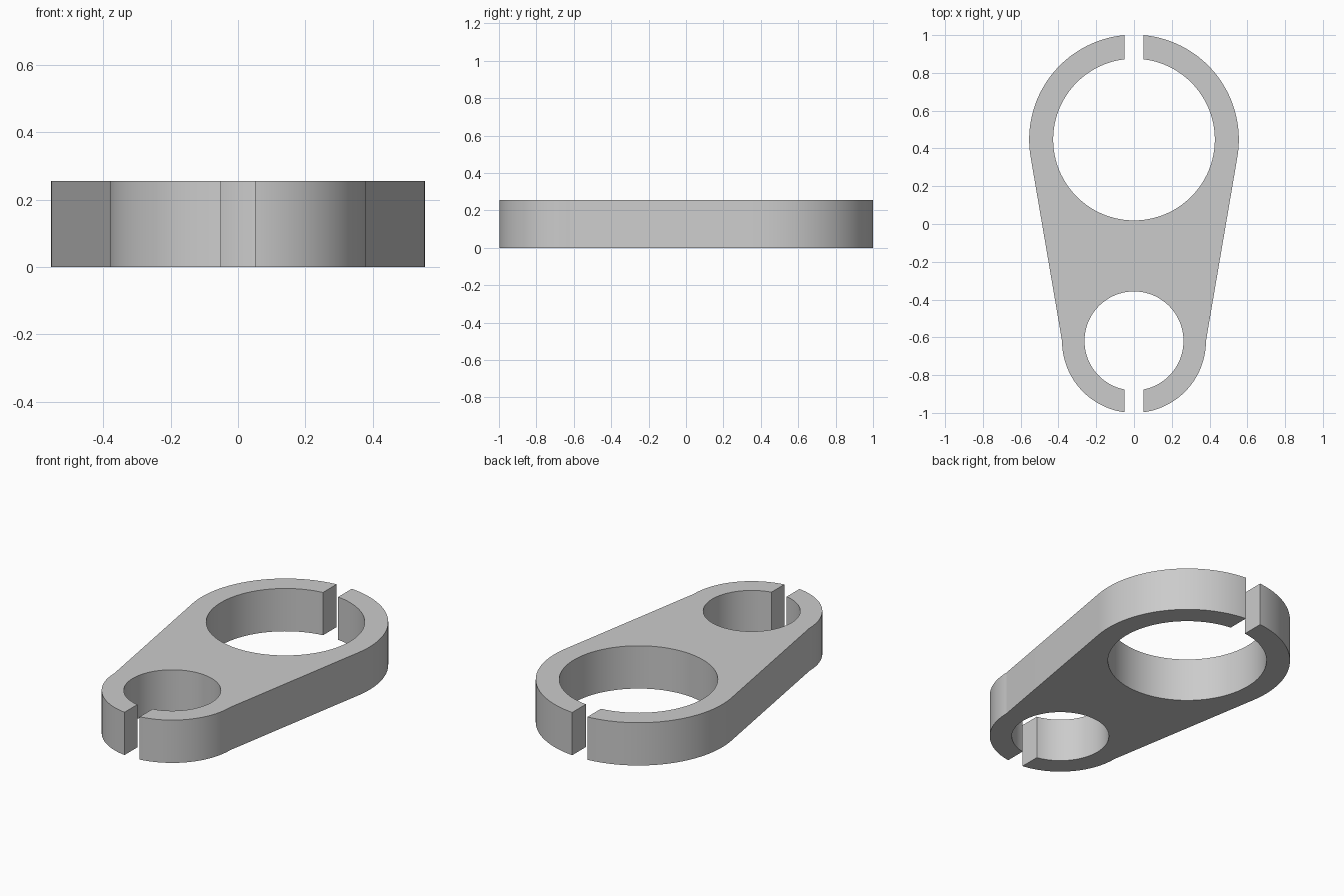
import bpy, bmesh
from math import acos, asin, atan2, cos, hypot, pi, sin

cube = bpy.data.objects.get("Cube")
if cube:
    bpy.data.objects.remove(cube)

HEIGHT = 0.255
SLOT = 0.05                                # half width of the clamp slots
BIG_Y, BIG_R, BIG_HOLE = 0.447, 0.555, 0.428
SMALL_Y, SMALL_R, SMALL_HOLE = -0.619, 0.381, 0.262


def arc(cy, radius, start, end, steps):
    """Points on a circle centred on x = 0, from one angle to another."""
    angles = [start + (end - start) * i / steps for i in range(steps + 1)]
    return [(radius * cos(a), cy + radius * sin(a)) for a in angles]


def slot_angle(radius):
    """Angle from the y axis at which a circle meets the slot wall."""
    return asin(SLOT / radius)


# Straight flank: tangent to the big ring, ending at the small ring's widest point
drop = SMALL_Y - BIG_Y
tangent = atan2(drop, SMALL_R) + acos(BIG_R / hypot(SMALL_R, drop))

# Right half of the outside, from the big slot down to the small slot
outer = arc(BIG_Y, BIG_R, pi / 2 - slot_angle(BIG_R), tangent, 48)
outer += arc(SMALL_Y, SMALL_R, 0, -pi / 2 + slot_angle(SMALL_R), 40)

# Bores, each open at its slot
s, b = slot_angle(SMALL_HOLE), slot_angle(BIG_HOLE)
small_bore = arc(SMALL_Y, SMALL_HOLE, -pi / 2 + s, 3 * pi / 2 - s, 96)
big_bore = arc(BIG_Y, BIG_HOLE, pi / 2 + b, 5 * pi / 2 - b, 96)

# The open slots make the whole plate one closed outline
mirrored = [(-x, y) for x, y in reversed(outer)]
outline = outer + small_bore + mirrored + big_bore

bm = bmesh.new()
base = bm.faces.new([bm.verts.new((x, y, 0)) for x, y in outline])
top = bmesh.ops.extrude_face_region(bm, geom=[base], use_keep_orig=True)["geom"]
bmesh.ops.translate(bm, vec=(0, 0, HEIGHT),
                    verts=[v for v in top if isinstance(v, bmesh.types.BMVert)])
bmesh.ops.recalc_face_normals(bm, faces=bm.faces)
mesh = bpy.data.meshes.new("clamp_plate")
bm.to_mesh(mesh)
bm.free()

plate = bpy.data.objects.new("clamp_plate", mesh)
bpy.context.collection.objects.link(plate)

# Plain grey
grey = bpy.data.materials.new("plain_grey")
grey.use_nodes = True
colour = (0.6, 0.6, 0.6, 1)
grey.diffuse_color = colour
grey.node_tree.nodes["Principled BSDF"].inputs["Base Color"].default_value = colour
mesh.materials.append(grey)

bpy.context.view_layer.objects.active = plate
plate.select_set(True)
bpy.ops.object.shade_smooth_by_angle(angle=0.14)
